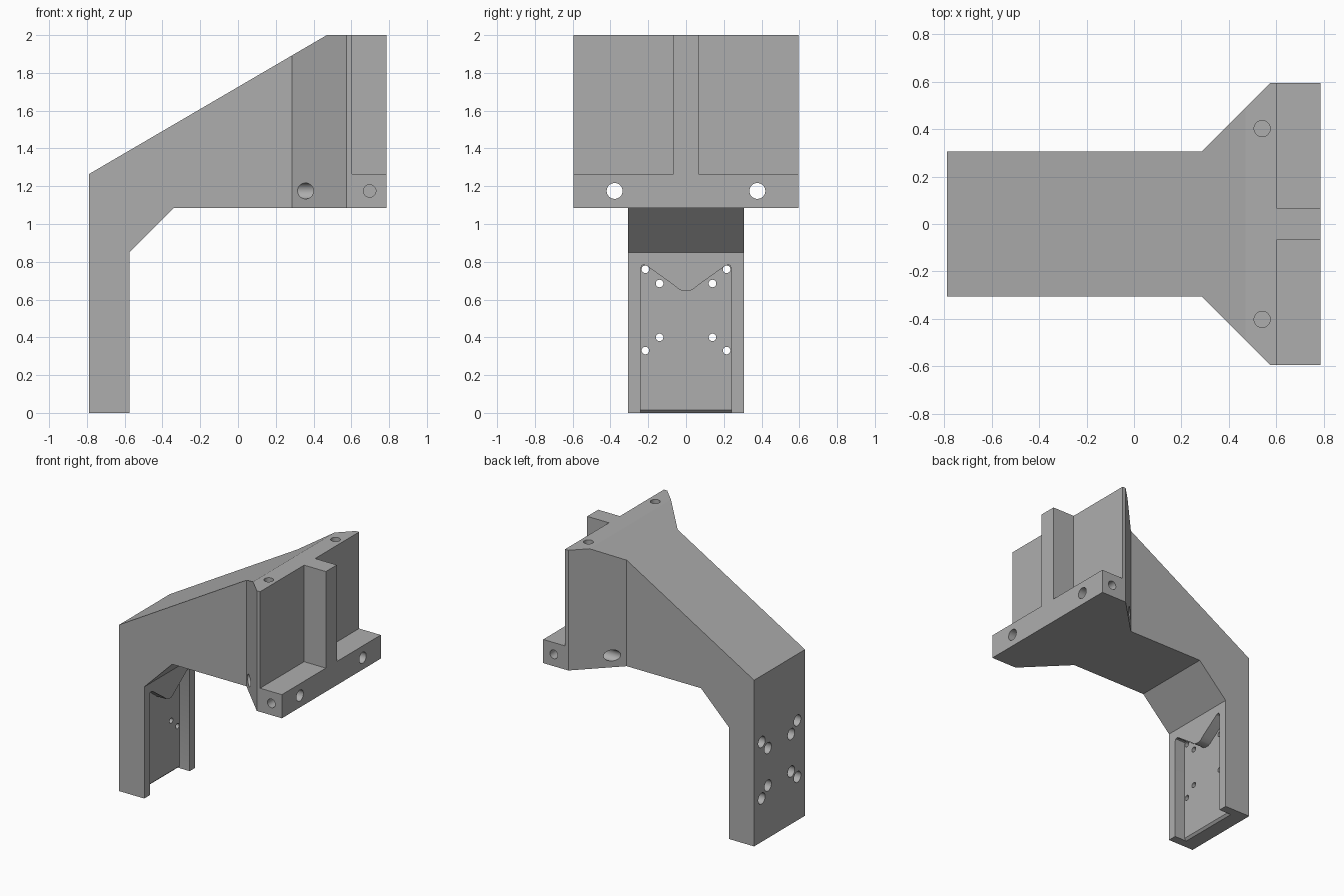
import bpy
import bmesh
from mathutils import Matrix, Vector

cube = bpy.data.objects.get("Cube")
if cube:
    bpy.data.objects.remove(cube, do_unlink=True)

grey = bpy.data.materials.new("plain grey")
grey.use_nodes = True
colour = (0.42, 0.42, 0.42, 1)
grey.diffuse_color = colour
grey.node_tree.nodes["Principled BSDF"].inputs["Base Color"].default_value = colour


def prism(name, outline, axis, low, high):
    """Extrude a closed outline along an axis; outline uses the other two axes in order."""
    def place(a, b, c):
        return {"x": (c, a, b), "y": (a, c, b), "z": (a, b, c)}[axis]
    bm = bmesh.new()
    face = bm.faces.new([bm.verts.new(place(a, b, low)) for a, b in outline])
    ext = bmesh.ops.extrude_face_region(bm, geom=[face])
    moved = [v for v in ext["geom"] if isinstance(v, bmesh.types.BMVert)]
    bmesh.ops.translate(bm, verts=moved, vec=place(0, 0, high - low))
    bmesh.ops.recalc_face_normals(bm, faces=bm.faces)
    return finish(name, bm)


def cylinder(name, start, end, radius):
    """Round cutter between two points."""
    start, end = Vector(start), Vector(end)
    way = end - start
    turn = way.to_track_quat("Z", "Y").to_matrix().to_4x4()
    bm = bmesh.new()
    bmesh.ops.create_cone(bm, cap_ends=True, segments=32, radius1=radius, radius2=radius,
                          depth=way.length, matrix=Matrix.Translation((start + end) / 2) @ turn)
    return finish(name, bm)


def finish(name, bm):
    mesh = bpy.data.meshes.new(name)
    bm.to_mesh(mesh)
    bm.free()
    mesh.materials.append(grey)
    obj = bpy.data.objects.new(name, mesh)
    bpy.context.collection.objects.link(obj)
    return obj


def combine(target, tool, operation="DIFFERENCE"):
    """Apply a boolean and discard the helper."""
    mod = target.modifiers.new("cut", "BOOLEAN")
    mod.operation, mod.solver, mod.object = operation, "EXACT", tool
    bpy.context.view_layer.objects.active = target
    bpy.ops.object.modifier_apply(modifier=mod.name)
    bpy.data.objects.remove(tool, do_unlink=True)


def rect(a0, a1, b0, b1):
    return [(a0, b0), (a1, b0), (a1, b1), (a0, b1)]


# Bracket: side profile trimmed by the flared plan
side = [(-0.788, 0), (-0.575, 0), (-0.575, 0.85), (-0.34, 1.085), (0.786, 1.085),
        (0.786, 2), (0.47, 2), (-0.788, 1.265)]
bracket = prism("mounting_bracket", side, "y", -0.8, 0.8)
half = [(0.9, 0.595), (0.575, 0.595), (0.285, 0.306), (-0.9, 0.306)]
plan = half + [(x, -y) for x, y in reversed(half)]
combine(bracket, prism("plan_cutter", plan, "z", -0.2, 2.2), "INTERSECT")

# Pockets on each side of the upright rib, leaving the lower ledge
for s in (-1, 1):
    pocket = rect(s * 0.066, s * 0.8, 1.265, 2.2)
    combine(bracket, prism("pocket_cutter", pocket, "x", 0.603, 1))

# Leg recess with a notched top edge and a bevelled lower lip
edge = [(0.24, -0.1), (0.24, 0.765), (0.234, 0.78), (0.222, 0.784), (0.205, 0.777),
        (0.06, 0.673), (0.035, 0.652), (0.015, 0.645)]
recess = edge + [(-y, z) for y, z in reversed(edge)]
combine(bracket, prism("recess_cutter", recess, "x", -0.66, -0.5))
lip = [(-0.66, 0.016), (-0.686, -0.01), (-0.64, -0.01), (-0.64, 0.016)]
combine(bracket, prism("lip_cutter", lip, "y", -0.24, 0.24))

for s in (-1, 1):
    # Counterbored screw holes through the leg
    for y, z in ((0.215, 0.76), (0.14, 0.685), (0.14, 0.4), (0.215, 0.33)):
        combine(bracket, cylinder("screw_hole", (-0.9, s * y, z), (-0.5, s * y, z), 0.02))
        combine(bracket, cylinder("screw_head", (-0.9, s * y, z), (-0.72, s * y, z), 0.042))
    # Ledge through holes, then blind holes in the ends and the top
    combine(bracket, cylinder("ledge_hole", (0, s * 0.378, 1.175), (1, s * 0.378, 1.175), 0.042))
    combine(bracket, cylinder("end_hole", (0.697, s * 0.7, 1.175), (0.697, s * 0.44, 1.175), 0.033))
    combine(bracket, cylinder("top_hole", (0.54, s * 0.402, 2.1), (0.54, s * 0.402, 1.75), 0.034))

# Smooth hole walls, crisp edges elsewhere
bpy.ops.object.select_all(action="DESELECT")
bracket.select_set(True)
bpy.context.view_layer.objects.active = bracket
bpy.ops.object.shade_smooth_by_angle(angle=0.5)
